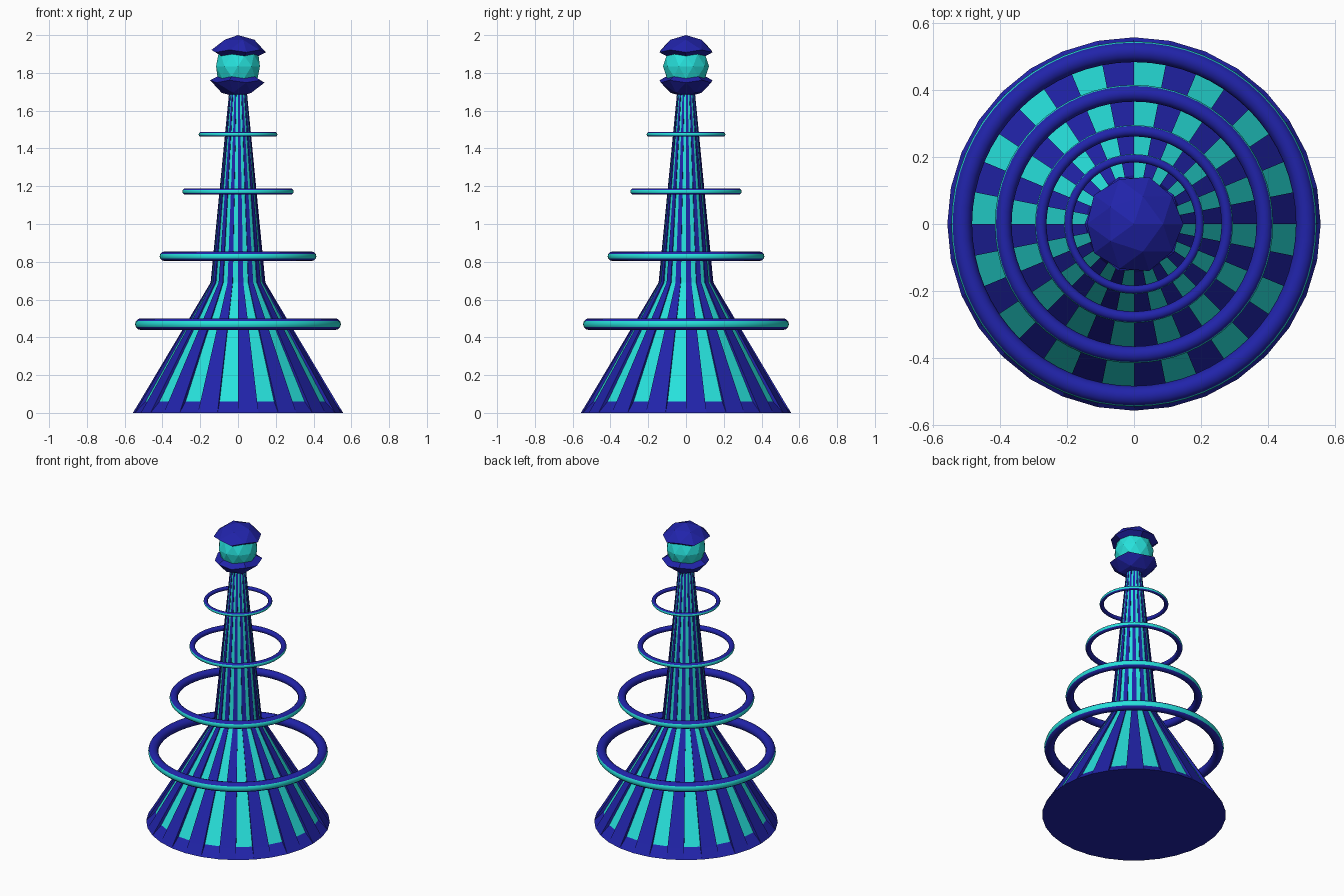
import bpy, bmesh
from math import sin, cos, pi

if "Cube" in bpy.data.objects:
    bpy.data.objects.remove(bpy.data.objects["Cube"])


def material(name, color):
    m = bpy.data.materials.new(name)
    m.diffuse_color = (*color, 1)
    m.use_nodes = True
    m.node_tree.nodes["Principled BSDF"].inputs["Base Color"].default_value = m.diffuse_color
    return m


BLUE = material("deep_blue", (0.015, 0.017, 0.40))
TEAL = material("teal", (0.02, 0.75, 0.71))


def finish(bm, name):
    bmesh.ops.recalc_face_normals(bm, faces=bm.faces)
    me = bpy.data.meshes.new(name)
    bm.to_mesh(me)
    bm.free()
    me.materials.append(BLUE)
    me.materials.append(TEAL)
    ob = bpy.data.objects.new(name, me)
    bpy.context.collection.objects.link(ob)
    return ob


def sink(bm, faces, scale, above=-9):
    """Extrude a face region inward by scaling its floor; verts below 'above' stay put."""
    ext = bmesh.ops.extrude_face_region(bm, geom=faces)["geom"]
    bmesh.ops.delete(bm, geom=[f for f in faces if f.is_valid], context='FACES_ONLY')
    bmesh.ops.scale(bm, vec=scale, verts=[g for g in ext if isinstance(g, bmesh.types.BMVert)
                                          and g.co.z > above])
    for g in ext:
        if isinstance(g, bmesh.types.BMFace):
            g.material_index = int(all(v.co.z > above for v in g.verts))


def lathe(bm, profile, sides):
    return [[bm.verts.new((r * cos(2 * pi * i / sides), r * sin(2 * pi * i / sides), z))
             for i in range(sides)] for r, z in profile]


# Flared tower: blue ribs with recessed teal panels running out at the base rim
N = 32
bm = bmesh.new()
rings = lathe(bm, [(0.557, 0), (0.520, 0.06), (0.145, 0.69), (0.047, 1.70)], N)
columns = []
for i in range(N):
    j = (i + 1) % N
    col = [bm.faces.new((a[i], a[j], b[j], b[i])) for a, b in zip(rings, rings[1:])]
    if i % 2:
        columns.append(col)
bm.faces.new(rings[0][::-1])
bm.faces.new(rings[-1])
for col in columns:
    sink(bm, col, (0.96, 0.96, 1), above=0.01)
bmesh.ops.remove_doubles(bm, verts=bm.verts, dist=1e-5)
finish(bm, "tower_body")


# Floating rings with a teal outer band
def ring(name, z, major, minor, seg=64, sides=12):
    bm = bmesh.new()
    prof = [(major + minor * cos(2 * pi * k / sides), z + minor * sin(2 * pi * k / sides))
            for k in range(sides)]
    loops = lathe(bm, prof, seg)
    for k in range(sides):
        a, b = loops[k], loops[(k + 1) % sides]
        for i in range(seg):
            j = (i + 1) % seg
            f = bm.faces.new((a[i], a[j], b[j], b[i]))
            f.smooth = True
            f.material_index = int(k in (0, sides - 1))
    finish(bm, name)


for n, (z, major, minor) in enumerate([(0.470, 0.514, 0.031), (0.829, 0.390, 0.025),
                                       (1.172, 0.278, 0.017), (1.475, 0.196, 0.0125)]):
    ring(f"floating_ring_{n + 1}", z, major, minor)

# Faceted finial: blue caps around a sunken teal core
R = 0.165
bm = bmesh.new()
bmesh.ops.create_icosphere(bm, subdivisions=2, radius=R)
middle = [f for f in bm.faces if max(abs(v.co.z) for v in f.verts) < 0.6 * R]
sink(bm, middle, (0.74, 0.74, 0.74))
finish(bm, "finial").location.z = 2 - R
